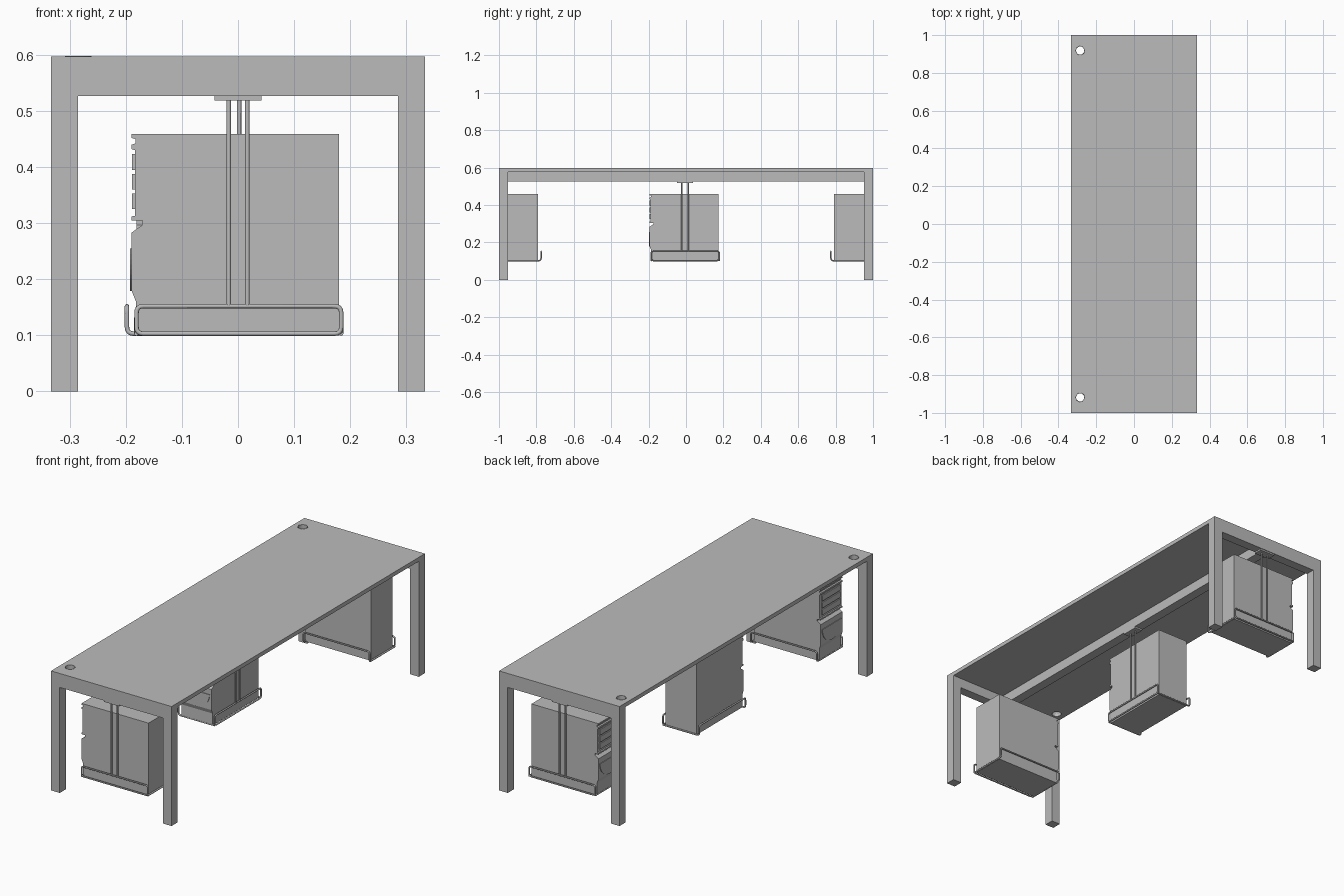
import bpy, bmesh, math
from mathutils import Matrix, Vector

cube = bpy.data.objects.get("Cube")
if cube:
    bpy.data.objects.remove(cube, do_unlink=True)

GREY = bpy.data.materials.new("plain_grey")
GREY.use_nodes = True
GREY.diffuse_color = (0.5, 0.5, 0.5, 1)
GREY.node_tree.nodes["Principled BSDF"].inputs["Base Color"].default_value = (0.5, 0.5, 0.5, 1)
IDENT = Matrix.Identity(4)


def add_object(name, mesh):
    mesh.materials.clear()
    mesh.materials.append(GREY)
    ob = bpy.data.objects.new(name, mesh)
    bpy.context.collection.objects.link(ob)
    return ob


def finish(name, bm, M):
    bm.transform(M)
    bmesh.ops.recalc_face_normals(bm, faces=bm.faces)
    mesh = bpy.data.meshes.new(name)
    bm.to_mesh(mesh)
    bm.free()
    return add_object(name, mesh)


def box(name, lo, hi, M=IDENT):
    bm = bmesh.new()
    bmesh.ops.create_cube(bm, size=1)
    lo, hi = Vector(lo), Vector(hi)
    for v in bm.verts:
        v.co = [(lo[i] + hi[i]) / 2 + v.co[i] * (hi[i] - lo[i]) for i in range(3)]
    return finish(name, bm, M)


def prism(name, points, direction, M=IDENT):
    """Extrude a flat outline along a direction."""
    bm = bmesh.new()
    face = bm.faces.new([bm.verts.new(p) for p in points])
    new = bmesh.ops.extrude_face_region(bm, geom=[face])["geom"]
    verts = [g for g in new if isinstance(g, bmesh.types.BMVert)]
    bmesh.ops.translate(bm, vec=direction, verts=verts)
    return finish(name, bm, M)


def rounded(points, radius, closed):
    """Replace the corners of a path by small arcs."""
    pts = [Vector(p) for p in points]
    out = []
    for i, p in enumerate(pts):
        if not closed and i in (0, len(pts) - 1):
            out.append(p)
            continue
        a = p + (pts[i - 1] - p).normalized() * radius
        b = p + (pts[(i + 1) % len(pts)] - p).normalized() * radius
        for k in range(5):
            t = k / 4
            out.append(a * (1 - t) ** 2 + p * 2 * t * (1 - t) + b * t * t)
    return out


def wire(name, points, M, radius=0.004, corner=0.012, closed=False):
    curve = bpy.data.curves.new(name, "CURVE")
    curve.dimensions = "3D"
    curve.bevel_depth = radius
    curve.bevel_resolution = 2
    curve.use_fill_caps = True
    path = rounded(points, corner, closed)
    spline = curve.splines.new("POLY")
    spline.points.add(len(path) - 1)
    for sp, p in zip(spline.points, path):
        sp.co = (*(M @ p), 1)
    spline.use_cyclic_u = closed
    tmp = bpy.data.objects.new(name + "_path", curve)
    bpy.context.collection.objects.link(tmp)
    deps = bpy.context.evaluated_depsgraph_get()
    mesh = bpy.data.meshes.new_from_object(tmp.evaluated_get(deps))
    bpy.data.objects.remove(tmp, do_unlink=True)
    mesh.shade_smooth()
    return add_object(name, mesh)


def circle(cx, cy, z, r, n=32):
    return [(cx + r * math.cos(2 * math.pi * i / n),
             cy + r * math.sin(2 * math.pi * i / n), z) for i in range(n)]


# Table frame: two end arches, a thin top and a central beam
W, LEG, TOP = 0.333, 0.048, 0.597
APRON = 0.527
for s, end in ((-1, "front"), (1, "back")):
    outline = [(-W, 0), (-W, TOP), (W, TOP), (W, 0), (W - LEG, 0),
               (W - LEG, APRON), (LEG - W, APRON), (LEG - W, 0)]
    prism(end + "_leg_arch", [(x, s, z) for x, z in outline], (0, -s * LEG, 0))

top = box("table_top", (-W, LEG - 1, 0.577), (W, 1 - LEG, TOP))
box("centre_beam", (-0.024, LEG - 1, APRON), (0.024, 1 - LEG, 0.577))

# Cable holes through the top, each with a thin rim
for y in (-0.918, 0.918):
    cutter = prism("hole_cutter", circle(-0.285, y, 0.5, 0.022), (0, 0, 0.2))
    cutter.hide_render = True
    cutter.hide_viewport = True
    cutter.display_type = "WIRE"
    cut = top.modifiers.new("cable_hole", "BOOLEAN")
    cut.object = cutter
    cut.solver = "EXACT"
deps = bpy.context.evaluated_depsgraph_get()
cut_mesh = bpy.data.meshes.new_from_object(top.evaluated_get(deps))
top.modifiers.clear()
top.data = cut_mesh
cut_mesh.materials.clear()
cut_mesh.materials.append(GREY)
for ob in [o for o in bpy.data.objects if o.name.startswith("hole_cutter")]:
    bpy.data.objects.remove(ob, do_unlink=True)
for y in (-0.918, 0.918):
    wire("cable_hole_rim", circle(-0.285, y, TOP, 0.0225), IDENT, 0.0012, 0.001, True)


def computer_unit(name, M):
    """Hanging holder with a computer; its panel faces local -x, its rods stand at y = 0."""
    box(name + "_mount_plate", (-0.042, -0.022, 0.519), (0.042, 0.022, APRON), M)
    for x in (-0.0165, 0.0165):
        wire(name + "_hanger_rod", [(x, 0, 0.52), (x, 0, 0.152)], M)

    # Wire cradle: outer frame, and a tray loop turned up on the inner side
    lo, hi = 0.103, 0.152
    wire(name + "_outer_frame", [(-0.181, 0, lo), (-0.181, 0, hi),
                                 (0.184, 0, hi), (0.184, 0, lo)], M, closed=True)
    wire(name + "_tray_loop", [(-0.181, 0, lo), (-0.181, 0.2, lo), (-0.181, 0.2, hi),
                               (0.184, 0.2, hi), (0.184, 0.2, lo), (0.184, 0, lo)], M)

    # Case
    y0, y1 = 0.012, 0.183
    box(name + "_case", (-0.17, y0, 0.1), (0.18, y1, 0.459), M)

    # Front panel: ribbed drive section above, bulging section below
    upper = [(-0.17, 0.459), (-0.19, 0.459), (-0.19, 0.452), (-0.183, 0.45),
             (-0.183, 0.442), (-0.19, 0.44), (-0.19, 0.432), (-0.184, 0.43),
             (-0.184, 0.313), (-0.19, 0.312), (-0.19, 0.305), (-0.17, 0.305)]
    lower = [(-0.17, 0.297), (-0.19, 0.283), (-0.19, 0.18), (-0.182, 0.16),
             (-0.184, 0.1), (-0.17, 0.1)]
    for part, outline in (("drive_panel", upper), ("lower_panel", lower)):
        prism(name + "_" + part, [(x, y0, z) for x, z in outline], (0, y1 - y0, 0), M)
    for z in (0.325, 0.36, 0.395):
        box(name + "_drive_bay", (-0.189, y0 + 0.015, z), (-0.184, y1 - 0.015, z + 0.028), M)
    mid, r = (y0 + y1) / 2, 0.076
    arc = [(-0.19, mid + r * math.cos(a), 0.255 + r * math.sin(a))
           for a in (math.pi + math.pi * i / 24 for i in range(25))]
    prism(name + "_round_badge_plate", arc, (-0.003, 0, 0), M)


computer_unit("front_computer", Matrix.Translation((0, -0.975, 0)))
computer_unit("back_computer", Matrix.Translation((0, 0.975, 0)) @ Matrix.Scale(-1, 4, (0, 1, 0)))
computer_unit("middle_computer", Matrix.Translation((0.002, -0.005, 0))
              @ Matrix.Rotation(math.pi / 2, 4, "Z"))
